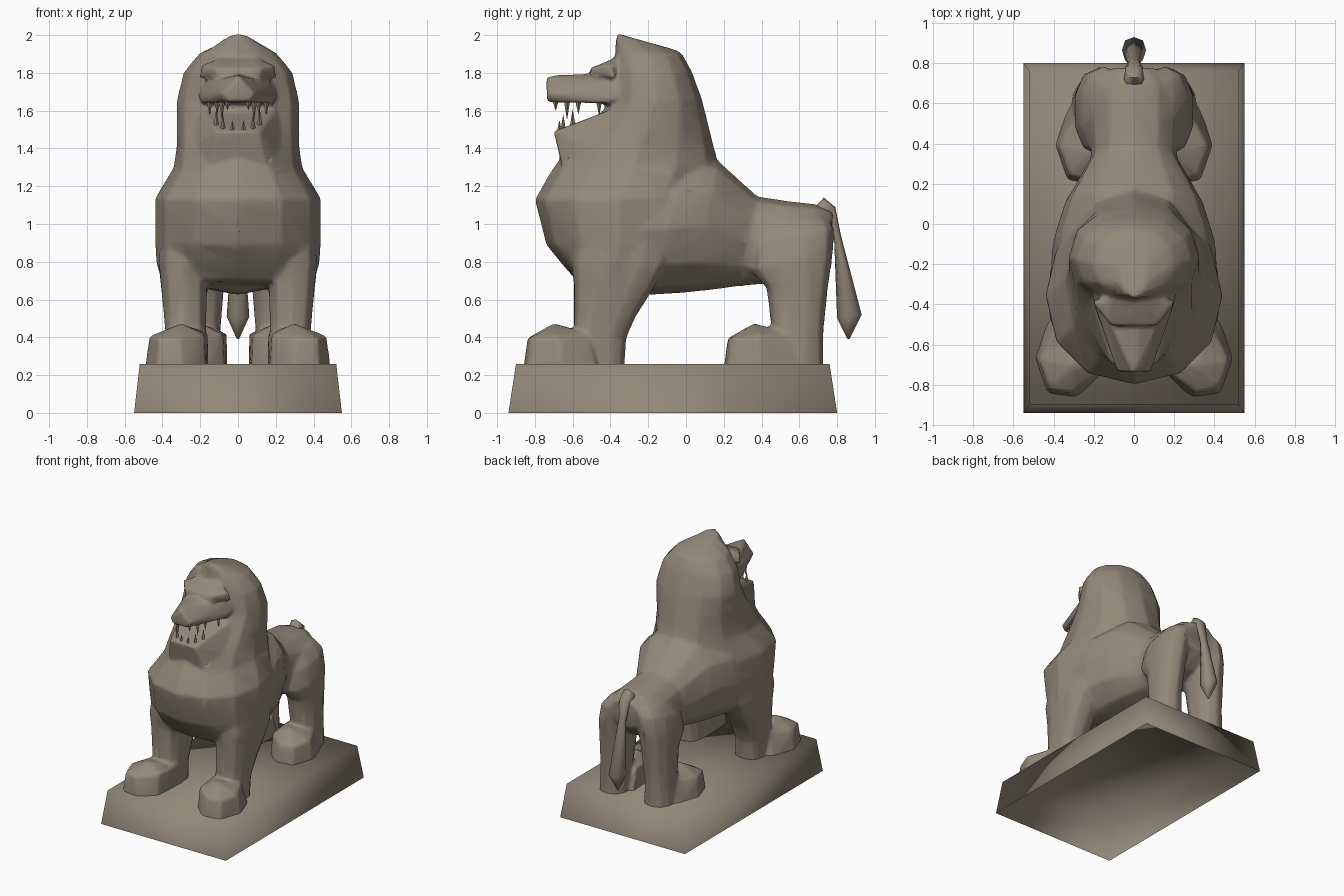
import bpy, bmesh, math

if "Cube" in bpy.data.objects:
    bpy.data.objects.remove(bpy.data.objects["Cube"])

stone = bpy.data.materials.new("weathered_stone")
stone.diffuse_color = (0.29, 0.25, 0.19, 1)
stone.use_nodes = True
stone.node_tree.nodes["Principled BSDF"].inputs["Base Color"].default_value = stone.diffuse_color
FLOOR = .26


def finish(name, bm, angle=180):
    me = bpy.data.meshes.new(name)
    bm.to_mesh(me)
    bm.free()
    me.materials.append(stone)
    ob = bpy.data.objects.new(name, me)
    bpy.context.collection.objects.link(ob)
    bpy.ops.object.select_all(action='DESELECT')
    ob.select_set(True)
    bpy.context.view_layer.objects.active = ob
    bpy.ops.object.shade_smooth_by_angle(angle=math.radians(angle))
    return ob


def add_to(target, part, mirror=False):
    """Copy a part into the target mesh, optionally with its mirror image."""
    me = bpy.data.meshes.new("temp")
    part.to_mesh(me)
    part.free()
    target.from_mesh(me)
    if mirror:
        for v in me.vertices:
            v.co.x = -v.co.x
        me.flip_normals()
        target.from_mesh(me)
    bpy.data.meshes.remove(me)


def loft(stations, sides=12, power=0.85):
    """Rings between two side-view points (y, z), each with x centre and half-width."""
    bm = bmesh.new()
    rings = []
    for (fy, fz), (by, bz), xc, w in stations:
        ring = []
        for i in range(sides):
            a = 2 * math.pi * i / sides
            c, s = math.cos(a), math.sin(a)
            c = math.copysign(abs(c) ** power, c)
            s = math.copysign(abs(s) ** power, s)
            t = (1 - c) / 2
            ring.append(bm.verts.new((xc + w * s, fy + (by - fy) * t, fz + (bz - fz) * t)))
        rings.append(ring)
    for p, q in zip(rings, rings[1:]):
        for i in range(sides):
            j = (i + 1) % sides
            bm.faces.new((p[i], p[j], q[j], q[i]))
    bm.faces.new(rings[0])
    bm.faces.new(rings[-1])
    bmesh.ops.recalc_face_normals(bm, faces=bm.faces)
    return bm


def hull(pts, both=False, offset=(0, 0, 0)):
    bm = bmesh.new()
    for x, y, z in pts:
        for s in ((1, -1) if both and x else (1,)):
            bm.verts.new((s * x + offset[0], y + offset[1], z + offset[2]))
    bmesh.ops.convex_hull(bm, input=bm.verts)
    bmesh.ops.delete(bm, geom=[v for v in bm.verts if not v.link_faces], context='VERTS')
    bmesh.ops.recalc_face_normals(bm, faces=bm.faces)
    return bm


# plinth: open underneath
bm = hull([(.55, -.94, 0), (.55, .80, 0), (.52, -.90, FLOOR), (.52, .76, FLOOR)], both=True)
bmesh.ops.delete(bm, geom=[f for f in bm.faces if f.calc_center_median().z < .01],
                 context='FACES')
finish("plinth", bm)

body = bmesh.new()

# mane, head and chest
add_to(body, loft([
    ((-.37, 2.01), (-.05, 1.92), 0, .07),
    ((-.375, 1.91), (-.02, 1.90), 0, .205),
    ((-.39, 1.79), (.03, 1.81), 0, .29),
    ((-.41, 1.64), (.085, 1.66), 0, .325),
    ((-.52, 1.50), (.12, 1.52), 0, .325),
    ((-.63, 1.40), (.145, 1.42), 0, .325),
    ((-.72, 1.27), (.17, 1.33), 0, .34),
    ((-.80, 1.13), (.09, 1.14), 0, .44),
    ((-.74, .89), (.03, .90), 0, .44),
    ((-.65, .78), (-.08, .76), 0, .43),
    ((-.58, .70), (-.15, .65), 0, .36)], power=.93))

# trunk and rump
add_to(body, loft([
    ((-.32, .64), (-.30, 1.27), 0, .42),
    ((-.18, .625), (.0, 1.33), 0, .405),
    ((.04, .64), (.17, 1.335), 0, .345),
    ((.28, .67), (.38, 1.145), 0, .215),
    ((.48, .69), (.55, 1.12), 0, .225),
    ((.64, .74), (.69, 1.105), 0, .21),
    ((.76, .85), (.78, 1.07), 0, .12)], power=.85))

# legs
add_to(body, loft([
    ((-.58, 1.02), (-.05, 1.02), .27, .13),
    ((-.61, .80), (-.10, .78), .285, .14),
    ((-.595, .68), (-.175, .65), .285, .125),
    ((-.595, .51), (-.265, .51), .28, .115),
    ((-.59, .40), (-.315, .40), .275, .11),
    ((-.59, .18), (-.33, .18), .27, .11)], sides=10, power=.7), mirror=True)
add_to(body, loft([
    ((.44, 1.02), (.74, 1.04), .12, .08),
    ((.35, .90), (.785, .98), .15, .12),
    ((.34, .76), (.78, .84), .175, .125),
    ((.425, .66), (.755, .68), .185, .115),
    ((.455, .42), (.73, .45), .195, .105),
    ((.46, .18), (.73, .18), .20, .115)], sides=10, power=.88), mirror=True)

# paws
paw = [(.17, -.765, .18), (.28, -.87, .18), (.435, -.85, .18), (.50, -.66, .18),
       (.43, -.45, .18), (.155, -.45, .18), (.30, -.70, .475), (.47, -.68, .405),
       (.31, -.84, .395), (.42, -.82, .395), (.18, -.74, .415), (.16, -.52, .42),
       (.39, -.52, .42)]
add_to(body, hull(paw), mirror=True)
add_to(body, hull(paw, offset=(-.10, 1.06, 0)), mirror=True)

# muzzle, brow and lower jaw
add_to(body, hull([(0, -.74, 1.785), (.085, -.735, 1.69), (.06, -.735, 1.645),
                   (.20, -.40, 1.64), (0, -.46, 1.80), (.13, -.50, 1.71),
                   (.18, -.36, 1.75), (.21, -.36, 1.68)], both=True))
add_to(body, hull([(.12, -.505, 1.825), (.11, -.505, 1.785), (.20, -.40, 1.84), (.21, -.38, 1.77),
                   (.08, -.35, 1.89)], both=True))
add_to(body, hull([(.11, -.70, 1.49), (.12, -.635, 1.39), (.18, -.44, 1.585), (.21, -.36, 1.62),
                   (.26, -.46, 1.38), (.27, -.36, 1.45), (.16, -.65, 1.28)], both=True))

# weld all parts into one carved body, then reduce it to few faces
carved = finish("carved_body", body)
m = carved.modifiers.new("weld", 'REMESH')
m.mode, m.voxel_size = 'VOXEL', .012
m = carved.modifiers.new("soften", 'SMOOTH')
m.factor, m.iterations = .5, 8
m = carved.modifiers.new("reduce", 'DECIMATE')
m.ratio = .05
me = bpy.data.meshes.new_from_object(carved.evaluated_get(bpy.context.evaluated_depsgraph_get()))
bpy.data.objects.remove(carved)
bm = bmesh.new()
bm.from_mesh(me)
bmesh.ops.bisect_plane(bm, geom=bm.verts[:] + bm.edges[:] + bm.faces[:],
                       plane_co=(0, 0, FLOOR), plane_no=(0, 0, 1), clear_inner=True)
finish("lion_body", bm, 75)

# tail
finish("tail", loft([
    ((.66, .99), (.67, 1.075), 0, .05),
    ((.71, 1.03), (.73, 1.14), 0, .05),
    ((.77, .99), (.79, 1.09), 0, .045),
    ((.785, .90), (.82, .94), 0, .03),
    ((.80, .50), (.93, .52), 0, .06),
    ((.855, .39), (.865, .39), 0, .005)], sides=8), 70)

# teeth: x, y, root height, tip height
bm = bmesh.new()
for x, y, z0, z1 in [(.055, -.69, 1.65, 1.60), (.085, -.63, 1.65, 1.55), (.11, -.57, 1.65, 1.58),
                     (.15, -.46, 1.65, 1.57), (.03, -.67, 1.48, 1.55), (.08, -.65, 1.49, 1.58),
                     (.115, -.60, 1.51, 1.61)]:
    for s in (1, -1):
        base = [bm.verts.new((s * x + .016 * math.cos(k * math.pi / 2),
                              y + .016 * math.sin(k * math.pi / 2), z0)) for k in range(4)]
        tip = bm.verts.new((s * x, y, z1))
        bm.faces.new(base)
        for k in range(4):
            bm.faces.new((base[k], base[(k + 1) % 4], tip))
bmesh.ops.recalc_face_normals(bm, faces=bm.faces)
finish("teeth", bm, 30)
